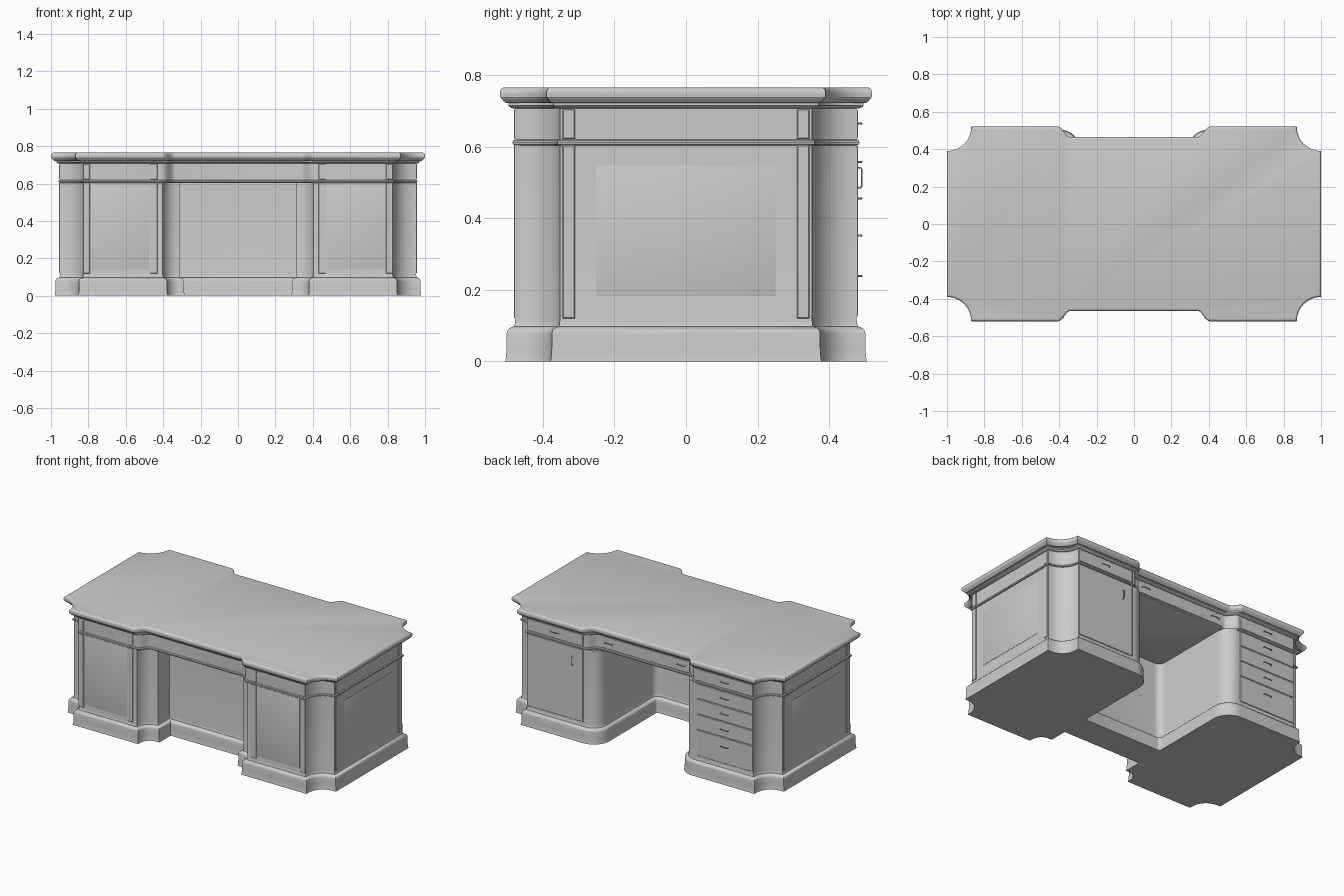
import bpy, bmesh
from math import sin, cos, pi, radians
from mathutils import Vector

if "Cube" in bpy.data.objects:
    bpy.data.objects.remove(bpy.data.objects["Cube"])


def arc(cx, cy, r, a0, a1, n=12):
    return [(cx + r * cos(radians(a0 + (a1 - a0) * i / n)),
             cy + r * sin(radians(a0 + (a1 - a0) * i / n))) for i in range(n + 1)]


def mirror_x(half):
    return half + [(-x, y) for x, y in reversed(half)]


def breakfront(X, Y, r, x0, x1, yr):
    """Outline with scooped corners and a shallow recess in the front and back."""
    s = [(x0 + (x1 - x0) * i / 10,
          -yr - (Y - yr) * (1 - cos(pi * i / 10)) / 2) for i in range(11)]
    q = s + arc(X, -Y, r, 180, 90)
    return mirror_x(q + [(x, -y) for x, y in reversed(q)])


def offset(pts, d):
    out = []
    for i, p in enumerate(pts):
        p, a, b = Vector(p), Vector(pts[i - 1]), Vector(pts[(i + 1) % len(pts)])
        e, f = (p - a).normalized(), (b - p).normalized()
        n, m = Vector((e.y, -e.x)), Vector((f.y, -f.x))
        out.append(p + (n + m) * d / (1 + n.dot(m)))
    return out


def finish(name, bm):
    me = bpy.data.meshes.new(name)
    bmesh.ops.recalc_face_normals(bm, faces=bm.faces)
    bm.to_mesh(me)
    bm.free()
    ob = bpy.data.objects.new(name, me)
    bpy.context.collection.objects.link(ob)
    bpy.ops.object.select_all(action='DESELECT')
    ob.select_set(True)
    bpy.context.view_layer.objects.active = ob
    bpy.ops.object.shade_smooth_by_angle(angle=radians(32))
    return ob


def stack(name, pts, profile):
    """Loft an outline upward through (z, outward offset) steps."""
    bm = bmesh.new()
    rings = [[bm.verts.new((p.x, p.y, z)) for p in offset(pts, d)] for z, d in profile]
    n = len(pts)
    for lo, hi in zip(rings, rings[1:]):
        for i in range(n):
            bm.faces.new((lo[i], lo[(i + 1) % n], hi[(i + 1) % n], hi[i]))
    bm.faces.new(rings[0][::-1])
    bm.faces.new(rings[-1])
    return finish(name, bm)


def plate(name, side, a0, a1, z0, z1, face, out=0.004, slope=0.0025):
    """Thin raised plate on a wall; side is 'front', 'back', 'left' or 'right'."""
    s = -1 if side in ('front', 'left') else 1
    along_x = side in ('front', 'back')
    bm = bmesh.new()
    rings = []
    for depth, ins in ((face - 0.012, 0), (face + out * 0.4, 0), (face + out, slope)):
        ring = []
        for a, z in ((a0 + ins, z0 + ins), (a1 - ins, z0 + ins), (a1 - ins, z1 - ins), (a0 + ins, z1 - ins)):
            ring.append(bm.verts.new((a, s * depth, z) if along_x else (s * depth, a, z)))
        rings.append(ring)
    for lo, hi in zip(rings, rings[1:]):
        for i in range(4):
            bm.faces.new((lo[i], lo[(i + 1) % 4], hi[(i + 1) % 4], hi[i]))
    bm.faces.new(rings[0])
    bm.faces.new(rings[-1])
    return finish(name, bm)


def handle(name, x, y, z, vertical=False, half=0.028):
    cu = bpy.data.curves.new(name, 'CURVE')
    cu.dimensions = '3D'
    cu.bevel_depth, cu.bevel_resolution, cu.use_fill_caps = 0.0025, 2, True
    path = [(-half, -0.004), (-half, 0.007), (-half + 0.004, 0.011),
            (half - 0.004, 0.011), (half, 0.007), (half, -0.004)]
    sp = cu.splines.new('POLY')
    sp.points.add(len(path) - 1)
    for pt, (t, o) in zip(sp.points, path):
        pt.co = (x, y + o, z + t, 1) if vertical else (x + t, y + o, z, 1)
    ob = bpy.data.objects.new(name, cu)
    bpy.context.collection.objects.link(ob)


# Plans: U-shaped pedestals with modesty panel, frieze, and desktop
ped = mirror_x([(0, -0.27), (0.31, -0.27)] + arc(0.31, -0.48, 0.09, 90, 0)
               + arc(0.955, -0.48, 0.125, 180, 90) + arc(0.955, 0.48, 0.125, 270, 180)
               + arc(0.40, 0.39, 0.09, 90, 180) + arc(0.27, -0.09, 0.04, 0, -90, 6)
               + [(0, -0.13)])
# drop the duplicate points on the centre line
ped = [p for i, p in enumerate(ped) if (Vector(p) - Vector(ped[i - 1])).length > 1e-6]
frieze = breakfront(0.955, 0.48, 0.125, 0.335, 0.40, 0.425)
top = breakfront(1.0, 0.52, 0.13, 0.34, 0.405, 0.465)

# Plinth, pedestals, frieze and desktop
stack("plinth", ped, [(0, 0.025), (0.01, 0.023), (0.04, 0.021), (0.078, 0.021), (0.086, 0.019),
                      (0.092, 0.014), (0.095, 0.007), (0.097, 0.001)])
stack("pedestals", ped, [(0.095, 0.001), (0.10, -0.001), (0.115, -0.003), (0.606, -0.003)])
stack("frieze", frieze, [(0.603, -0.003), (0.606, 0.003), (0.612, 0.005), (0.617, 0.003),
                         (0.62, -0.003), (0.71, -0.003)])
stack("top_moulding", frieze, [(0.706, 0.002), (0.709, 0.011), (0.714, 0.016), (0.724, 0.016)])
stack("desktop", top, [(0.721, -0.018), (0.727, -0.010), (0.732, -0.006), (0.738, -0.001),
                       (0.746, 0), (0.754, 0), (0.760, -0.003), (0.764, -0.008), (0.765, -0.012)])

# Side posts and raised panels
for side in ('left', 'right'):
    for a in (-0.345, 0.31):
        plate(side + "_post", side, a, a + 0.035, 0.12, 0.604, 0.952)
        plate(side + "_frieze_post", side, a, a + 0.035, 0.621, 0.704, 0.952)
    plate(side + "_panel", side, -0.25, 0.25, 0.183, 0.547, 0.952, 0.004, 0.006)

# Front posts and panels
for s in (-1, 1):
    for c in (0.45, 0.81):
        plate("front_post", 'front', s * c - 0.019, s * c + 0.019, 0.12, 0.604, 0.477)
        plate("front_frieze_post", 'front', s * c - 0.019, s * c + 0.019, 0.621, 0.704, 0.477)
    plate("front_panel", 'front', s * 0.63 - 0.155, s * 0.63 + 0.155, 0.14, 0.598, 0.477, 0.003, 0.006)

# Back drawers, door and pulls
levels = [0.125, 0.299, 0.402, 0.504, 0.604]
for z0, z1, hz in zip(levels, levels[1:], (0.238, 0.351, 0.455, 0.557)):
    plate("drawer", 'back', -0.825, -0.415, z0 + 0.002, z1 - 0.002, 0.477)
    handle("drawer_pull", -0.62, 0.48, hz)
plate("door", 'back', 0.415, 0.825, 0.125, 0.602, 0.477)
handle("door_pull", 0.49, 0.48, 0.513, True)
for s in (-1, 1):
    plate("frieze_drawer", 'back', s * 0.62 - 0.205, s * 0.62 + 0.205, 0.623, 0.702, 0.477)
    handle("frieze_drawer_pull", s * 0.62, 0.48, 0.664)
    handle("centre_drawer_pull", s * 0.265, 0.425, 0.664)
plate("centre_drawer", 'back', -0.325, 0.325, 0.623, 0.702, 0.422)
